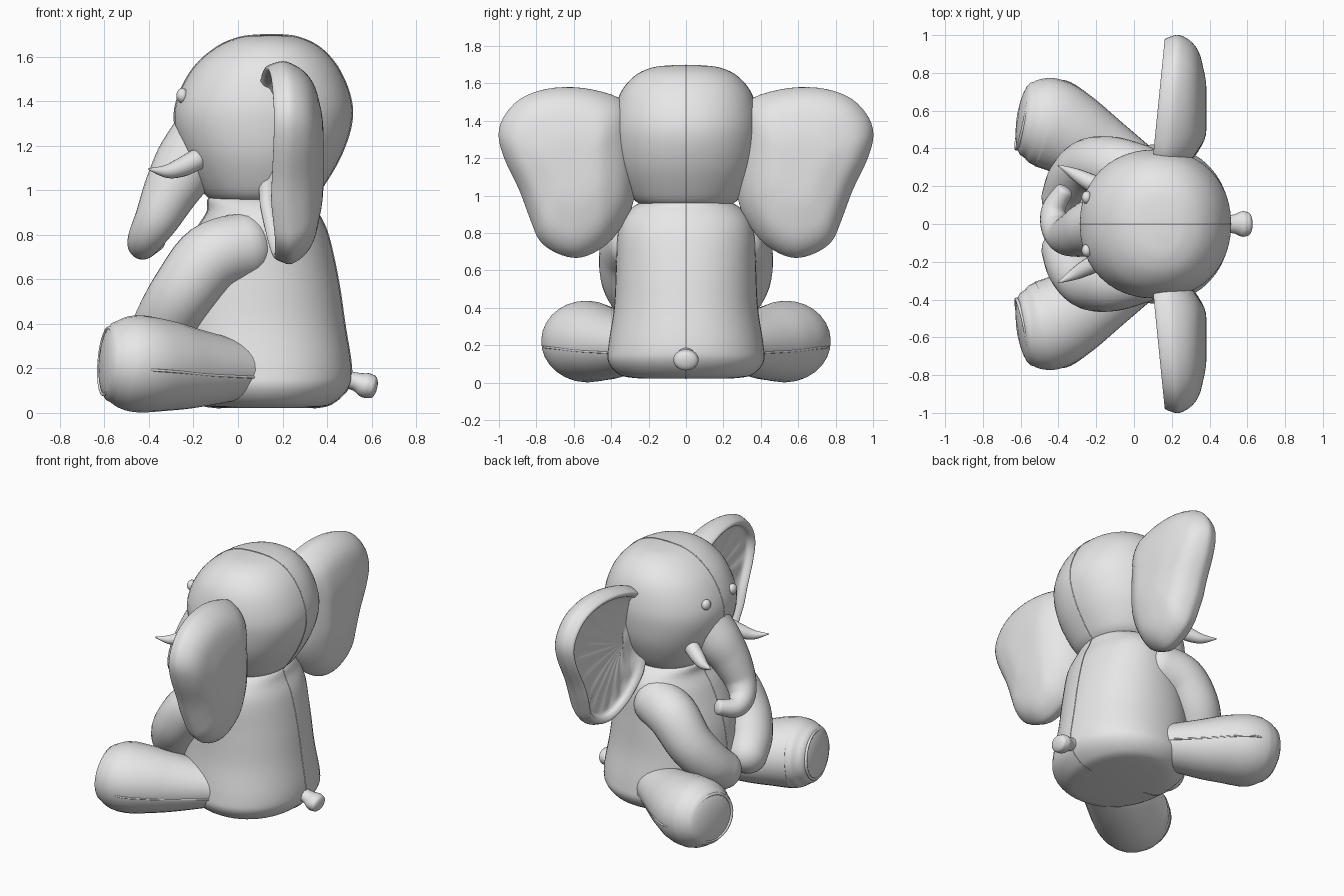
import bpy, bmesh, math
from mathutils import Vector

cube = bpy.data.objects.get("Cube")
if cube:
    bpy.data.objects.remove(cube)

grey = bpy.data.materials.new("plush_grey")
grey.use_nodes = True
grey.diffuse_color = (0.8, 0.8, 0.8, 1)
grey.node_tree.nodes["Principled BSDF"].inputs["Base Color"].default_value = (0.8, 0.8, 0.8, 1)


def smooth_path(points, steps=6, closed=False):
    """Catmull-Rom samples through tuples of any length."""
    n = len(points)
    pick = (lambda i: points[i % n]) if closed else (lambda i: points[min(max(i, 0), n - 1)])
    out = []
    for i in range(n if closed else n - 1):
        a, b, c, d = pick(i - 1), pick(i), pick(i + 1), pick(i + 2)
        for k in range(steps):
            t = k / steps
            out.append([0.5 * (2 * q + (r - p) * t + (2 * p - 5 * q + 4 * r - s) * t * t
                               + (3 * q - p - 3 * r + s) * t ** 3)
                        for p, q, r, s in zip(a, b, c, d)])
    if not closed:
        out.append(list(points[-1]))
    return out


def skin(name, rings):
    """Bridge equal rings of points and close both ends."""
    bm = bmesh.new()
    loops = [[bm.verts.new(p) for p in ring] for ring in rings]
    n = len(loops[0])
    for lo, hi in zip(loops, loops[1:]):
        for i in range(n):
            j = (i + 1) % n
            bm.faces.new((lo[i], lo[j], hi[j], hi[i]))
    bm.faces.new(loops[0][::-1])
    bm.faces.new(loops[-1])
    bmesh.ops.recalc_face_normals(bm, faces=bm.faces[:])
    mesh = bpy.data.meshes.new(name)
    bm.to_mesh(mesh)
    bm.free()
    mesh.materials.append(grey)
    mesh.shade_smooth()
    obj = bpy.data.objects.new(name, mesh)
    bpy.context.collection.objects.link(obj)
    return obj


def stack(name, levels, power, sides=48):
    """Rounded-box loft from (z, x_min, x_max, half_width) levels."""
    rings = []
    for z, x0, x1, w in smooth_path(levels):
        ring = []
        for i in range(sides):
            a = math.tau * i / sides
            c, s = math.cos(a), math.sin(a)
            ring.append(((x0 + x1) / 2 + (x1 - x0) / 2 * math.copysign(abs(c) ** (2 / power), c),
                         w * math.copysign(abs(s) ** (2 / power), s), z))
        rings.append(ring)
    return skin(name, rings)


def tube(name, path, side=1, caps=(1, 1), sides=28, wide=1.0):
    """Limb along (x, y, z, radius) points with domed ends, widened sideways."""
    pts = smooth_path([(x, y * side, z, r) for x, y, z, r in path])
    pos = [Vector(p[:3]) for p in pts]
    last = len(pts) - 1
    rows = []
    for i, p in enumerate(pts):
        t = (pos[min(i + 1, last)] - pos[max(i - 1, 0)]).normalized()
        rows.append((pos[i], t, p[3]))

    def dome(row, sign, flat):
        c, t, r = row
        return [(c + t * sign * flat * r * math.sin(a), t, r * math.cos(a))
                for a in (math.radians(d) for d in range(15, 90, 15))]

    rows = dome(rows[0], -1, caps[0])[::-1] + rows + dome(rows[-1], 1, caps[1])
    u = rows[0][1].cross(Vector((0, 0, 1)))
    rings = []
    for c, t, r in rows:
        u = (u - t * u.dot(t)).normalized()
        v = t.cross(u)
        rings.append([c + (u * math.cos(a) * wide + v * math.sin(a)) * r
                      for a in (math.tau * k / sides for k in range(sides))])
    return skin(name, rings)


def seam(name, levels):
    """Fine stitch line over the middle of a stacked part."""
    path = [(x1, 0, z, 0.003) for z, x0, x1, w in levels]
    path += [(x0, 0, z, 0.003) for z, x0, x1, w in reversed(levels)]
    tube(name, path, sides=8)


# Torso and head
body_levels = [(0.022, -0.08, 0.34, 0.24), (0.04, -0.18, 0.42, 0.35), (0.11, -0.27, 0.495, 0.415),
               (0.2, -0.3, 0.51, 0.415), (0.4, -0.31, 0.48, 0.385), (0.6, -0.28, 0.45, 0.375),
               (0.8, -0.2, 0.405, 0.365), (0.9, -0.14, 0.36, 0.325), (0.965, -0.13, 0.33, 0.24),
               (1.0, -0.05, 0.25, 0.1)]
head_levels = [(0.95, -0.11, 0.32, 0.24), (1.0, -0.16, 0.37, 0.295), (1.15, -0.24, 0.46, 0.365),
               (1.3, -0.285, 0.51, 0.392), (1.42, -0.27, 0.505, 0.388), (1.55, -0.2, 0.45, 0.35),
               (1.64, -0.1, 0.37, 0.275), (1.685, 0, 0.28, 0.18), (1.698, 0.1, 0.2, 0.07)]
stack("body", body_levels, 2.15)
stack("head", head_levels, 2.15)
seam("body_seam", body_levels)
seam("head_seam", head_levels)

# Trunk curling to one side
tube("trunk", [(-0.16, 0, 1.24, 0.14), (-0.23, -0.02, 1.12, 0.145), (-0.3, -0.05, 1.0, 0.125),
               (-0.365, -0.06, 0.87, 0.1), (-0.415, -0.01, 0.785, 0.08),
               (-0.425, 0.08, 0.752, 0.063), (-0.37, 0.175, 0.775, 0.048)], caps=(1, 0.5))

# Tail
tube("tail", [(0.47, 0, 0.155, 0.038), (0.53, 0, 0.14, 0.042),
              (0.57, 0, 0.125, 0.056), (0.6, 0, 0.118, 0.053)], caps=(1, 0.5), wide=1.2)


def ear(name, side):
    """Cushioned ear: domed back, rolled rim, rippled hollow front."""
    outline = smooth_path([(0.28, 1.3), (0.32, 1.49), (0.5, 1.565), (0.7, 1.575), (0.86, 1.53),
                           (0.96, 1.44), (1.0, 1.33), (0.97, 1.2), (0.89, 1.03), (0.83, 0.87),
                           (0.78, 0.76), (0.69, 0.695), (0.58, 0.67), (0.47, 0.71),
                           (0.37, 0.8), (0.28, 0.98)], 4, True)
    profile = smooth_path([(0.02, 0.385), (0.4, 0.38), (0.72, 0.345), (0.9, 0.285), (1, 0.2),
                           (0.985, 0.14), (0.94, 0.105), (0.88, 0.12), (0.82, 0.155),
                           (0.5, 0.18), (0.02, 0.19)], 4)
    rings = []
    for k, (s, depth) in enumerate(profile):
        hollow = k > 32
        front = min(1, max(0, (k - 6) / 14))
        cy, cz = 0.6 - (0.2 * (1 - s) if hollow else 0), 1.15
        ring = []
        for i, (y, z) in enumerate(outline):
            yy, zz = cy + (y - cy) * s, cz + (z - cz) * s
            # Front leans back outward and below; back is pinched at the head
            x = depth + front * (0.1 * (yy - 0.4) + 0.15 * max(0, 0.95 - zz))
            x -= (1 - front) * 0.25 * max(0, 0.45 - yy)
            if hollow:
                x += 0.009 * s * math.sin(math.tau * 13 * i / len(outline))
            ring.append((x, yy * side, zz))
        rings.append(ring)
    return skin(name, rings)


# Paired parts
for label, side in (("left", -1), ("right", 1)):
    ear(label + "_ear", side)
    tube(label + "_arm", [(0.03, 0.265, 0.745, 0.155), (-0.12, 0.305, 0.695, 0.158),
                          (-0.24, 0.305, 0.55, 0.147), (-0.32, 0.23, 0.42, 0.14),
                          (-0.365, 0.14, 0.34, 0.125)], side, caps=(0.8, 1))
    leg = [(0.02, 0.28, 0.19, 0.13), (-0.2, 0.4, 0.2, 0.18), (-0.34, 0.48, 0.213, 0.207),
           (-0.44, 0.53, 0.22, 0.218), (-0.51, 0.547, 0.226, 0.208), (-0.56, 0.555, 0.23, 0.182)]
    tube(label + "_leg", leg, side, caps=(0.9, 0.33), wide=1.1)
    # Stitch lines along the outer leg and around the sole
    tube(label + "_leg_seam", [(x + 0.42 * r, y + 1.01 * r, z - 0.03, 0.006)
                               for x, y, z, r in leg[:-1]], side, sides=8)
    toe = Vector((-0.97, 0.2 * side, 0.08)).normalized()
    bpy.ops.mesh.primitive_torus_add(major_radius=0.15, minor_radius=0.009,
                                     major_segments=40, minor_segments=8,
                                     location=Vector((-0.589, 0.56 * side, 0.232)),
                                     rotation=toe.to_track_quat('Z', 'Y').to_euler())
    sole = bpy.context.object
    sole.name = label + "_sole_seam"
    sole.scale = (1.1, 1, 1)
    sole.data.materials.append(grey)
    sole.data.shade_smooth()
    tube(label + "_tusk", [(-0.19, 0.2, 1.135, 0.048), (-0.25, 0.23, 1.105, 0.044),
                           (-0.32, 0.268, 1.085, 0.03), (-0.4, 0.31, 1.095, 0.004)], side, sides=16)
    # Button eye
    bpy.ops.mesh.primitive_uv_sphere_add(segments=20, ring_count=12, radius=0.034,
                                         location=(-0.25, 0.14 * side, 1.425))
    eye = bpy.context.object
    eye.name = label + "_eye"
    eye.scale = (0.8, 1, 1)
    eye.data.materials.append(grey)
    eye.data.shade_smooth()
